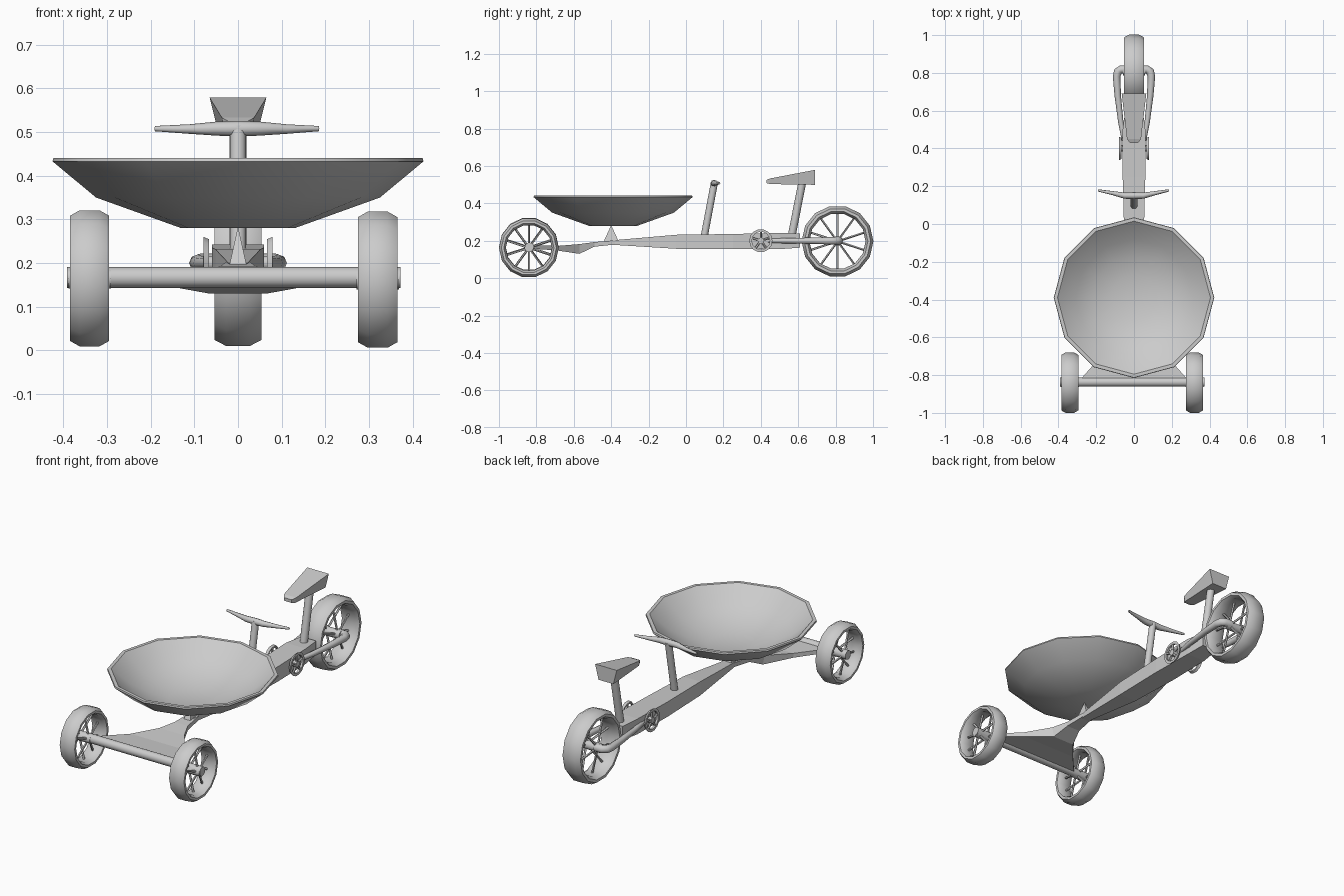
import bpy, bmesh
from math import sin, cos, pi
from mathutils import Vector

if "Cube" in bpy.data.objects:
    bpy.data.objects.remove(bpy.data.objects["Cube"])


def make(name, verts, faces, smooth=None):
    mesh = bpy.data.meshes.new(name)
    mesh.from_pydata(verts, [], faces)
    bm = bmesh.new()
    bm.from_mesh(mesh)
    bmesh.ops.recalc_face_normals(bm, faces=bm.faces)
    bm.to_mesh(mesh)
    bm.free()
    ob = bpy.data.objects.new(name, mesh)
    bpy.context.collection.objects.link(ob)
    if smooth:
        bpy.ops.object.select_all(action='DESELECT')
        ob.select_set(True)
        bpy.context.view_layer.objects.active = ob
        bpy.ops.object.shade_smooth_by_angle(angle=smooth)
    return ob


def skin(name, rings, smooth=None, closed=False):
    """Join equal-length rings of points into a capped or closed surface."""
    n, m = len(rings[0]), len(rings)
    verts = [v for r in rings for v in r]
    faces = [(i * n + j, i * n + (j + 1) % n,
              (i + 1) % m * n + (j + 1) % n, (i + 1) % m * n + j)
             for i in range(m if closed else m - 1) for j in range(n)]
    if not closed:
        faces += [tuple(range(n)), tuple(range((m - 1) * n, m * n))]
    return make(name, verts, faces, smooth)


def tube(name, pts, radii, sides=8, smooth=0.9):
    pts = [Vector(p) for p in pts]
    rings = []
    for i, p in enumerate(pts):
        d = (pts[min(i + 1, len(pts) - 1)] - pts[max(i - 1, 0)]).normalized()
        up = Vector((0, 0, 1)) if abs(d.z) < 0.9 else Vector((1, 0, 0))
        u = d.cross(up).normalized()
        v = d.cross(u)
        r = radii[i] if isinstance(radii, (list, tuple)) else radii
        rings.append([p + r * (cos(a) * u + sin(a) * v)
                      for a in (2 * pi * k / sides for k in range(sides))])
    return skin(name, rings, smooth)


def wheel_ring(name, c, profile, sides):
    """Revolve a closed (x, radius) profile about the x axis."""
    rings = [[(c[0] + x, c[1] + r * cos(a), c[2] + r * sin(a)) for x, r in profile]
             for a in (2 * pi * k / sides for k in range(sides))]
    return skin(name, rings, 0.6, closed=True)


def wheel(name, c, r, w, t):
    prof = [(-w, r - t * .7), (-w, r - t * .35), (-w * .5, r), (w * .5, r),
            (w, r - t * .35), (w, r - t * .7), (w * .6, r - t), (-w * .6, r - t)]
    wheel_ring(name + "_tyre", c, prof, 14)
    tube(name + "_hub", [(c[0] - w * 1.08, c[1], c[2]), (c[0] + w * 1.08, c[1], c[2])],
         0.024, 10)
    for k in range(10):
        a = 2 * pi * k / 10 + pi / 2
        tip = (c[0], c[1] + (r - t * .9) * cos(a), c[2] + (r - t * .9) * sin(a))
        base = (c[0] + (-1) ** k * w * .6, c[1] + .01 * cos(a), c[2] + .01 * sin(a))
        tube(f"{name}_spoke_{k}", [base, tip], 0.006, 5)


def box_loft(name, sections, smooth=None):
    """Sections: y, half width at top, half width at bottom, z top, z bottom."""
    return skin(name, [[(-a, y, t), (a, y, t), (b, y, s), (-b, y, s)]
                       for y, a, b, t, s in sections], smooth)


# wheels and front axle
wheel("front_wheel_left", (-0.34, -0.84, 0.165), 0.16, 0.045, 0.037)
wheel("front_wheel_right", (0.32, -0.84, 0.162), 0.16, 0.045, 0.037)
wheel("rear_wheel", (0, 0.81, 0.197), 0.192, 0.054, 0.042)
tube("front_axle", [(-0.392, -0.837, 0.167), (0.372, -0.837, 0.167)], 0.024, 12)

# cargo bowl: outer wall, rim, inner wall
bowl = [(.13, .28), (.325, .35), (.425, .433), (.423, .441), (.405, .441),
        (.31, .362), (.22, .322), (.12, .292)]
skin("cargo_bowl", [[(r * cos(a), -0.39 + r * sin(a), z)
                     for a in (2 * pi * k / 12 for k in range(12))] for r, z in bowl], 0.6)

# bowl support spike
make("bowl_support", [(-.022, -.445, .185), (.022, -.445, .185), (.022, -.355, .185),
                      (-.022, -.355, .185), (0, -.4, .284)],
     [(0, 1, 2, 3), (0, 1, 4), (1, 2, 4), (2, 3, 4), (3, 0, 4)])

# front delta plate and main beam
box_loft("front_plate", [(-.83, .29, .29, .178, .158), (-.69, .165, .165, .172, .148),
                         (-.57, .075, .065, .182, .13), (-.49, .04, .04, .193, .168),
                         (-.38, .028, .028, .202, .18)])
box_loft("main_beam", [(-.42, .022, .022, .2, .18), (-.05, .052, .052, .232, .157),
                       (.25, .06, .06, .236, .155), (.5, .06, .055, .242, .155),
                       (.61, .045, .045, .238, .163)])

# steering column and handlebar
tube("steering_column", [(0, .098, .225), (0, .152, .512)], 0.019, 10)
tube("handlebar", [(-.19, .178, .508), (-.11, .163, .507), (-.05, .15, .508),
                   (0, .15, .508), (.05, .15, .508), (.11, .163, .507), (.185, .178, .508)],
     [.006, .011, .016, .018, .016, .011, .006])

# seat and post
tube("seat_post", [(0, .565, .225), (0, .622, .515)], 0.021, 10)
box_loft("seat", [(.43, .022, .022, .525, .508), (.45, .037, .03, .533, .503),
                  (.69, .065, .045, .579, .499)])

# rear forks and chainrings, mirrored left and right
for s, side in ((-1, "left"), (1, "right")):
    tube(f"rear_fork_{side}", [(s * x, y, .2) for x, y in
         ((.052, .44), (.07, .54), (.086, .68), (.092, .78), (.085, .808), (.07, .818),
          (.03, .818))],
         [.012, .014, .017, .02, .022, .022, .022])
    c = (s * .073, .4, .2)
    wheel_ring(f"chainring_{side}", c, [(-.006, .048), (-.006, .056), (s * .006, .062),
                                        (.006, .048)] if s > 0 else
               [(.006, .048), (.006, .056), (-.006, .062), (-.006, .048)], 14)
    tube(f"crank_hub_{side}", [(s * .05, .4, .2), (s * .08, .4, .2)], 0.017, 10)
    for k in range(5):
        a = 2 * pi * k / 5 + pi / 2
        tube(f"chainring_arm_{side}_{k}",
             [c, (c[0], .4 + .052 * cos(a), .2 + .052 * sin(a))], 0.006, 5)
